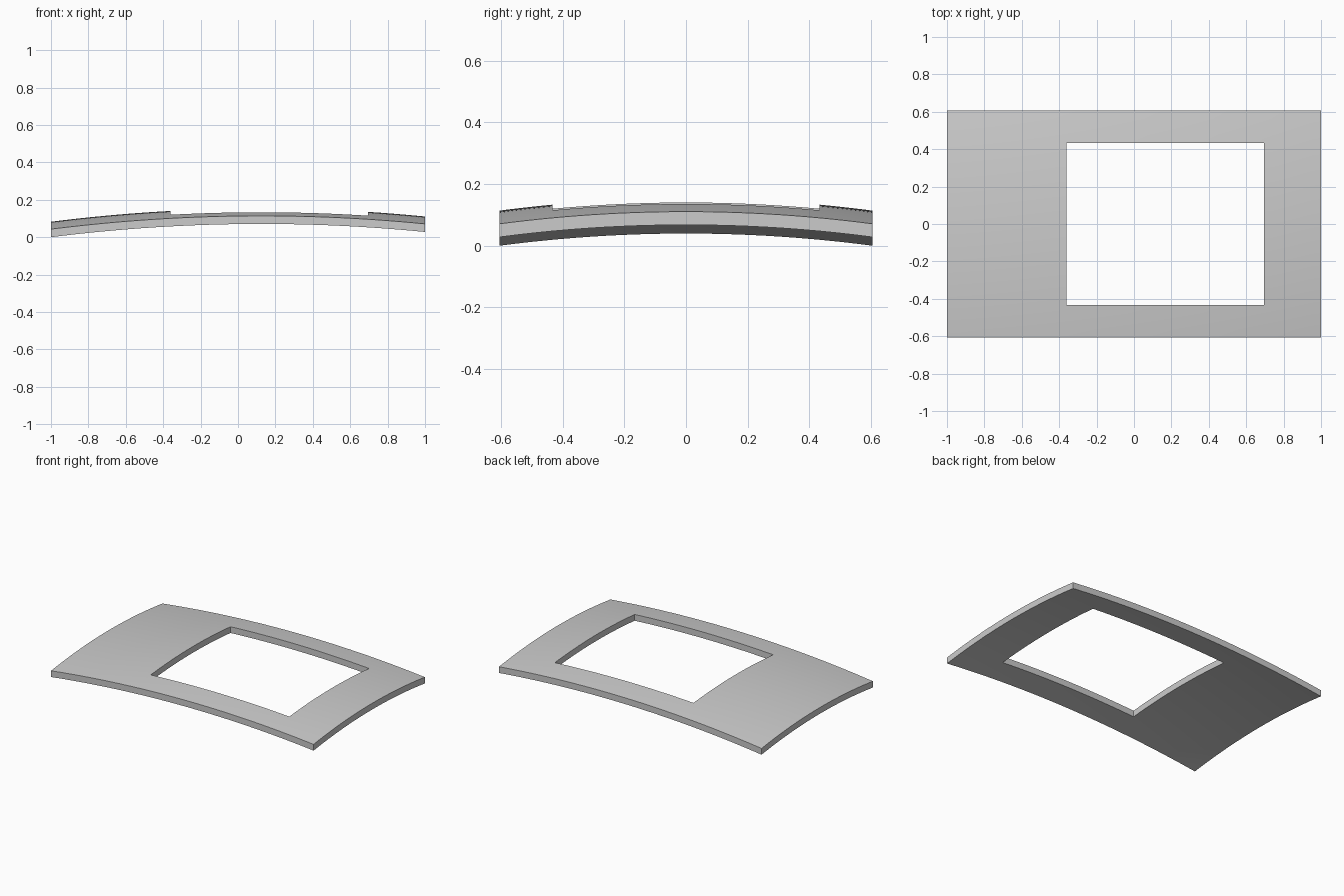
import bpy, bmesh, math

if "Cube" in bpy.data.objects:
    bpy.data.objects.remove(bpy.data.objects["Cube"])

HALF_W = 0.606
HOLE_X = (-0.361, 0.695)
HOLE_Y = 0.434
THICK = 0.043


def split(stops, counts):
    """Coordinates running through the stops, evenly divided between them."""
    out = [stops[0]]
    for a, b, n in zip(stops, stops[1:], counts):
        out += [a + (b - a) * i / n for i in range(1, n + 1)]
    return out


def crown(x, y):
    """Underside height of the doubly curved panel."""
    return 0.1105 - 0.056 * (x - 0.125) ** 2 - 0.0396 * (y / HALF_W) ** 2


# Curved sheet with a rectangular opening
xs = split([-1, *HOLE_X, 1], [12, 20, 6])
ys = split([-HALF_W, -HOLE_Y, HOLE_Y, HALF_W], [4, 20, 4])
bm = bmesh.new()
grid = [[bm.verts.new((x, y, crown(x, y))) for y in ys] for x in xs]
for i in range(len(xs) - 1):
    for j in range(len(ys) - 1):
        cx, cy = (xs[i] + xs[i + 1]) / 2, (ys[j] + ys[j + 1]) / 2
        if HOLE_X[0] < cx < HOLE_X[1] and abs(cy) < HOLE_Y:
            continue
        bm.faces.new((grid[i][j], grid[i + 1][j], grid[i + 1][j + 1], grid[i][j + 1]))
bmesh.ops.delete(bm, geom=[v for v in bm.verts if not v.link_faces], context='VERTS')

# Thickness, straight up so the rims stay vertical
res = bmesh.ops.extrude_face_region(bm, geom=bm.faces[:], use_keep_orig=True)
for v in res["geom"]:
    if isinstance(v, bmesh.types.BMVert):
        v.co.z += THICK
bmesh.ops.recalc_face_normals(bm, faces=bm.faces[:])

mesh = bpy.data.meshes.new("roof_panel")
bm.to_mesh(mesh)
bm.free()
panel = bpy.data.objects.new("roof_panel", mesh)
bpy.context.collection.objects.link(panel)
bpy.context.view_layer.objects.active = panel
panel.select_set(True)
bpy.ops.object.shade_smooth_by_angle(angle=math.radians(30))
